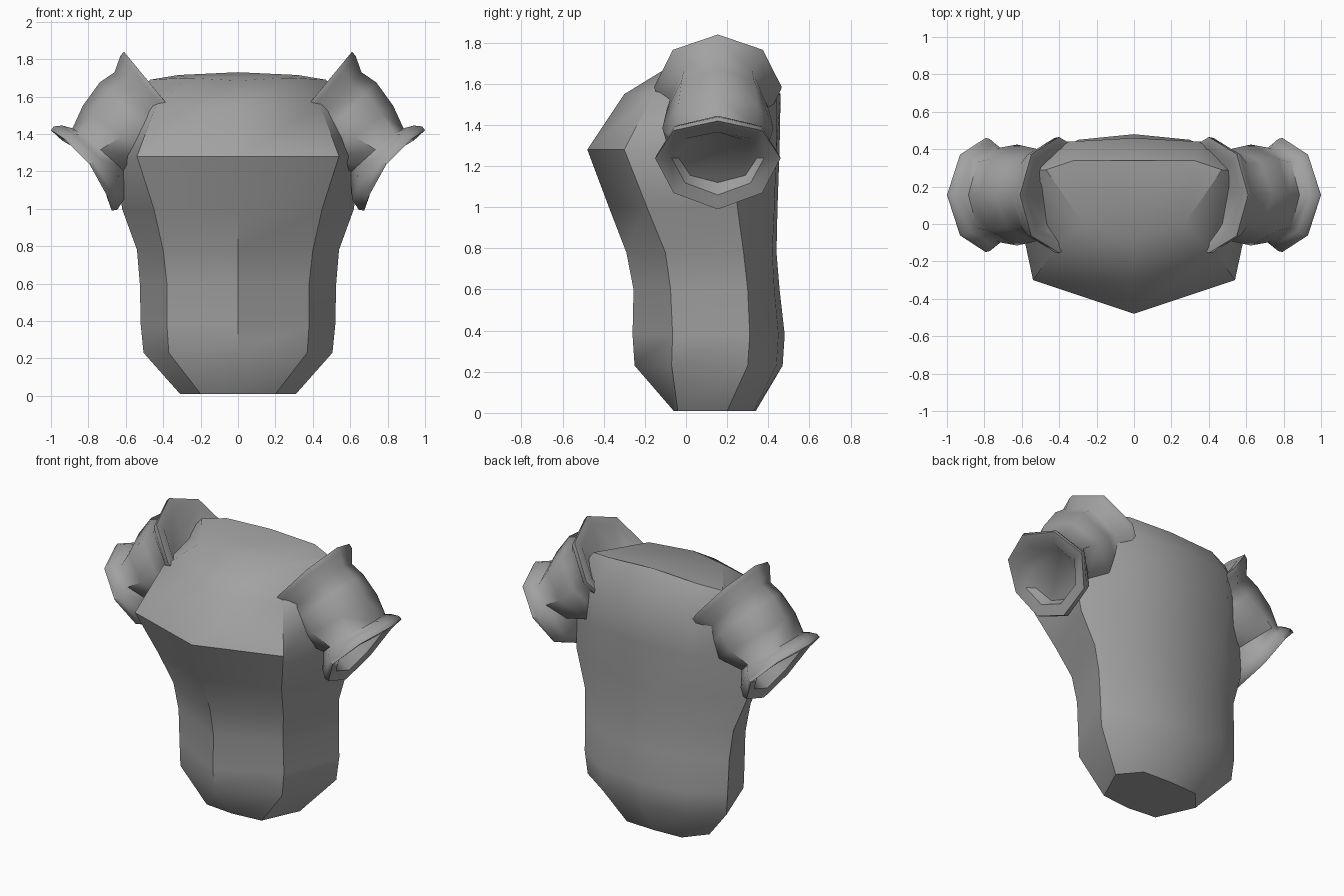
import bpy, bmesh, math

grey = bpy.data.materials.new("plain grey")
grey.diffuse_color = (0.36, 0.36, 0.36, 1)


def finish(name, bm, angle):
    bmesh.ops.recalc_face_normals(bm, faces=bm.faces)
    me = bpy.data.meshes.new(name)
    bm.to_mesh(me)
    bm.free()
    me.materials.append(grey)
    ob = bpy.data.objects.new(name, me)
    bpy.context.collection.objects.link(ob)
    bpy.ops.object.select_all(action='DESELECT')
    ob.select_set(True)
    bpy.context.view_layer.objects.active = ob
    bpy.ops.object.shade_smooth_by_angle(angle=math.radians(angle))
    return ob


def loft(rings):
    """Skin a stack of closed rings and cap both ends."""
    bm = bmesh.new()
    rows = [[bm.verts.new(p) for p in r] for r in rings]
    n = len(rows[0])
    for a, b in zip(rows, rows[1:]):
        for i in range(n):
            j = (i + 1) % n
            bm.faces.new((a[i], a[j], b[j], b[i]))
    bm.faces.new(rows[0])
    bm.faces.new(rows[-1])
    return bm


# Torso levels: z, front y, front corner xy, side corner xy, back corner xy, back y
LEVELS = [
    (0.01, -0.06, 0.20, -0.04, 0.31, 0.20, 0.20, 0.33, 0.34),
    (0.23, -0.25, 0.37, -0.07, 0.505, 0.30, 0.30, 0.44, 0.47),
    (0.38, -0.26, 0.38, -0.065, 0.52, 0.31, 0.30, 0.45, 0.48),
    (0.60, -0.255, 0.38, -0.075, 0.525, 0.30, 0.30, 0.43, 0.455),
    (0.78, -0.29, 0.40, -0.10, 0.54, 0.28, 0.30, 0.42, 0.44),
    (1.00, -0.375, 0.45, -0.19, 0.62, 0.25, 0.32, 0.43, 0.445),
    (1.28, -0.48, 0.54, -0.30, 0.65, 0.22, 0.36, 0.44, 0.455),
    (1.55, -0.30, 0.44, -0.16, 0.58, 0.28, 0.35, 0.44, 0.46),
]
rings = []
for z, f, ax, ay, bx, by, cx, cy, k in LEVELS:
    rings.append([(0, f, z), (ax, ay, z), (bx, by, z), (cx, cy, z),
                  (0, k, z), (-cx, cy, z), (-bx, by, z), (-ax, ay, z)])
# Domed neck opening, closed flat
rings.append([(0, -0.08, 1.685), (0.27, 0.0, 1.70), (0.47, 0.29, 1.69), (0.32, 0.34, 1.715),
              (0, 0.34, 1.73), (-0.32, 0.34, 1.715), (-0.47, 0.29, 1.69), (-0.27, 0.0, 1.70)])
finish("torso", loft(rings), 40)

# Shoulder sleeve stations: upper xz, lower xz, y radius, inward bow of the sides
STATIONS = [
    (0.52, 1.62, 0.30, 1.40, 0.20, 0),      # floor of inner recess
    (0.575, 1.795, 0.22, 1.37, 0.255, 0),   # inner lip
    (0.61, 1.84, 0.19, 1.33, 0.31, 0),      # inner rim
    (0.63, 1.815, 0.22, 1.32, 0.305, 0),
    (0.66, 1.73, 0.29, 1.30, 0.235, 0),     # inner neck
    (0.74, 1.675, 0.33, 1.26, 0.25, 0),
    (0.83, 1.55, 0.42, 1.22, 0.27, 0),      # bulge
    (0.885, 1.43, 0.60, 1.19, 0.25, 0.01),  # outer neck
    (0.94, 1.445, 0.61, 1.05, 0.275, 0.04),
    (0.985, 1.44, 0.645, 0.995, 0.30, 0.055),
    (1.00, 1.42, 0.675, 0.99, 0.305, 0.055),  # outer rim
    (0.94, 1.365, 0.70, 1.06, 0.225, 0.045),  # outer lip
    (0.84, 1.36, 0.63, 1.12, 0.19, 0),      # floor of outer recess
]
SIDES, Y0 = 8, 0.155


def station(tx, tz, bx, bz, ry, bow):
    ring = []
    for i in range(SIDES):
        a = 2 * math.pi * i / SIDES
        c, s = math.cos(a), math.sin(a)
        ring.append(((tx + bx) / 2 + c * (tx - bx) / 2 - bow * s * s * 0.8,
                     Y0 + s * ry,
                     (tz + bz) / 2 + c * (tz - bz) / 2 + bow * s * s * 0.6))
    return ring


bm = loft([station(*s) for s in STATIONS])
sleeves = finish("shoulder_sleeves", bm, 50)
mirror = sleeves.modifiers.new("both sides", 'MIRROR')
mirror.use_axis = (True, False, False)
